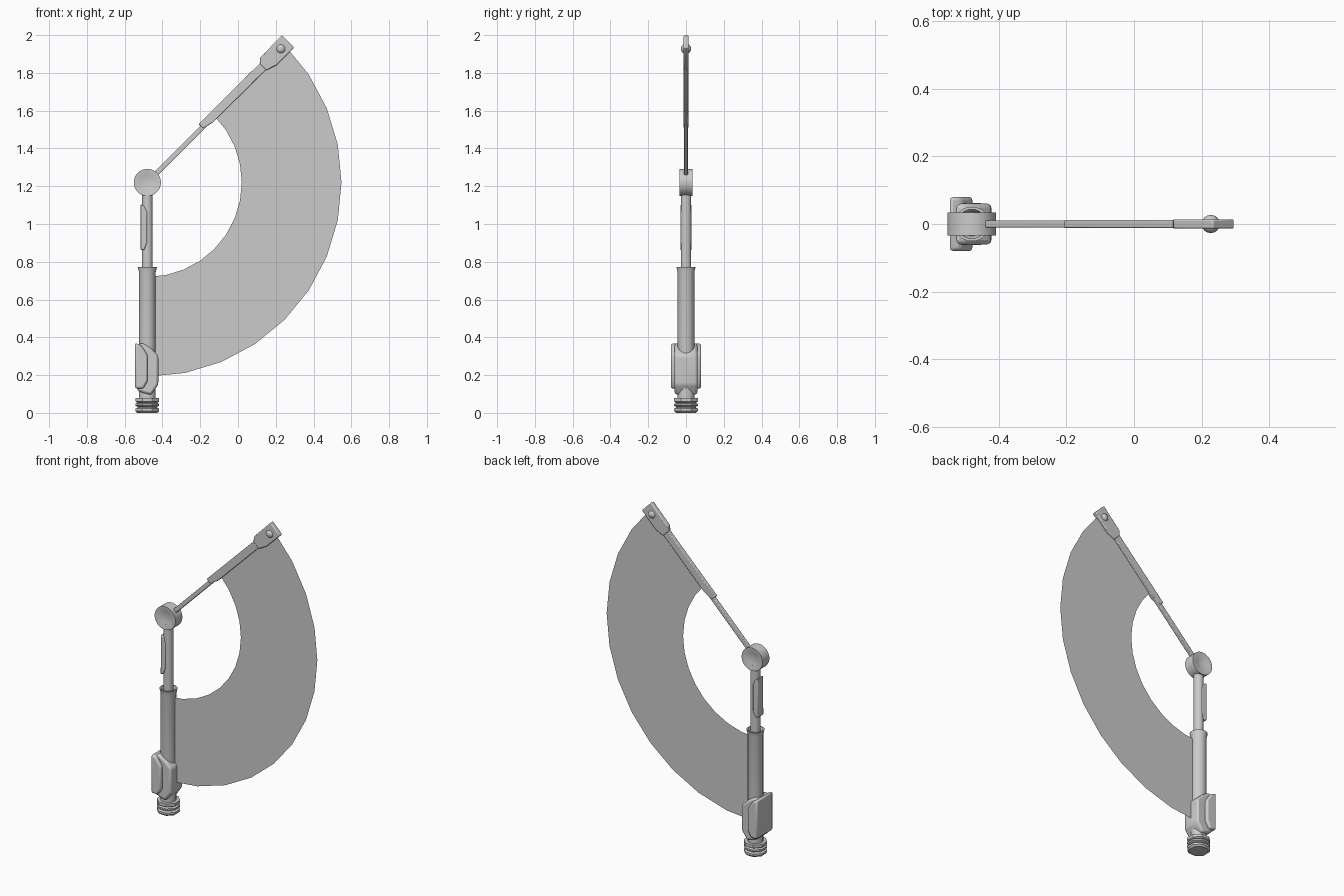
import bpy, bmesh, math
from mathutils import Matrix, Vector

if "Cube" in bpy.data.objects:
    bpy.data.objects.remove(bpy.data.objects["Cube"])

AX, JZ = -0.48, 1.22          # handle axis and pivot height


def finish(bm, name, angle=35, bevel=0):
    bmesh.ops.recalc_face_normals(bm, faces=bm.faces)
    me = bpy.data.meshes.new(name)
    bm.to_mesh(me)
    bm.free()
    ob = bpy.data.objects.new(name, me)
    bpy.context.collection.objects.link(ob)
    if bevel:
        m = ob.modifiers.new("bevel", 'BEVEL')
        m.width, m.segments, m.limit_method = bevel, 2, 'ANGLE'
    bpy.ops.object.select_all(action='DESELECT')
    bpy.context.view_layer.objects.active = ob
    ob.select_set(True)
    bpy.ops.object.shade_smooth_by_angle(angle=math.radians(angle))
    return ob


def lathe(name, profile, n, matrix, angle=35):
    """Spin (radius, height) points; zero radius closes an end."""
    bm = bmesh.new()
    rings = []
    for r, z in profile:
        k = 1 if r == 0 else n
        rings.append([bm.verts.new(matrix @ Vector((
            r * math.cos(2 * math.pi * (i + .5) / n),
            r * math.sin(2 * math.pi * (i + .5) / n), z))) for i in range(k)])
    for a, b in zip(rings, rings[1:]):
        for i in range(n):
            j = (i + 1) % n
            q = [a[i % len(a)], a[j % len(a)], b[j % len(b)], b[i % len(b)]]
            bm.faces.new(list(dict.fromkeys(q)))
    return finish(bm, name, angle)


def plate(name, pts, half, matrix=Matrix(), bevel=0.005):
    """Extrude an x-z outline symmetrically along y."""
    bm = bmesh.new()
    front = [bm.verts.new(matrix @ Vector((x, -half, z))) for x, z in pts]
    back = [bm.verts.new(matrix @ Vector((x, half, z))) for x, z in pts]
    bm.faces.new(front)
    bm.faces.new(back[::-1])
    for i in range(len(pts)):
        j = (i + 1) % len(pts)
        bm.faces.new((front[i], front[j], back[j], back[i]))
    return finish(bm, name, 35, bevel)


stand = Matrix.Translation((AX, 0, 0))
pivot = Matrix.Translation((AX, 0, JZ))
arm = pivot @ Matrix.Rotation(-math.pi / 4, 4, 'Y')     # local x runs along the arm
across = pivot @ Matrix.Rotation(math.pi / 2, 4, 'X')   # local z runs along y

# Ringed pommel
lathe("pommel", [(0, 0), (.058, 0), (.068, .01), (.068, .022), (.056, .028), (.056, .032),
                 (.068, .038), (.068, .048), (.056, .053), (.068, .06), (.068, .078),
                 (0, .078)], 8, stand)

# Grip with flared collar, then the narrower neck
lathe("grip", [(0, .07), (.045, .07), (.045, .745), (.052, .772), (.044, .772),
               (.036, .755), (0, .755)], 16, stand)
lathe("neck", [(0, .74), (.028, .74), (.028, 1.18), (0, 1.18)], 16, stand)
plate("neck_plate", [(-.515, .86), (-.515, 1.105), (-.497, 1.095), (-.482, 1.065),
                     (-.482, .90), (-.495, .865)], .03)

# Guard housing: inner block and wider rear shell
plate("guard_block", [(-.535, .12), (-.535, .36), (-.505, .37), (-.465, .345), (-.422, .305),
                      (-.422, .15), (-.46, .095), (-.50, .105)], .06, bevel=.012)
plate("guard_shell", [(-.545, .13), (-.545, .37), (-.512, .358), (-.478, .305),
                      (-.478, .17), (-.502, .128)], .08, bevel=.01)

# Dished pivot drum
lathe("pivot_drum", [(0, -.022), (.035, -.025), (.062, -.034), (.072, -.034),
                     (.072, .034), (.062, .034), (.035, .025), (0, .022)], 32, across)

# Folding arm: thin rod, sleeve, head and boss
plate("arm_rod", [(.05, -.013), (.05, .013), (.5, .013), (.5, -.013)], .011, arm, .004)
plate("arm_sleeve", [(.41, .027), (.9, .025), (.9, -.022), (.47, -.021), (.41, -.006)],
      .012, arm, .004)
plate("arm_head", [(.865, .024), (.89, .045), (1.055, .047), (1.055, -.044),
                   (.92, -.044), (.865, -.026)], .014, arm, .005)
bm = bmesh.new()
bmesh.ops.create_uvsphere(bm, u_segments=20, v_segments=12, radius=.027,
                          matrix=arm @ Matrix.Translation((1.0, 0, 0)))
finish(bm, "head_boss", 60)

# Fan sheet: single-layer arc between arm and grip
bm = bmesh.new()
prev = None
for i in range(13):
    a = math.radians(45 - 11.25 * i)
    cur = [bm.verts.new((AX + r * math.cos(a), 0, JZ + r * math.sin(a))) for r in (.5, 1.028)]
    if prev:
        bm.faces.new((prev[0], cur[0], cur[1], prev[1]))
    prev = cur
finish(bm, "fan_sheet")
